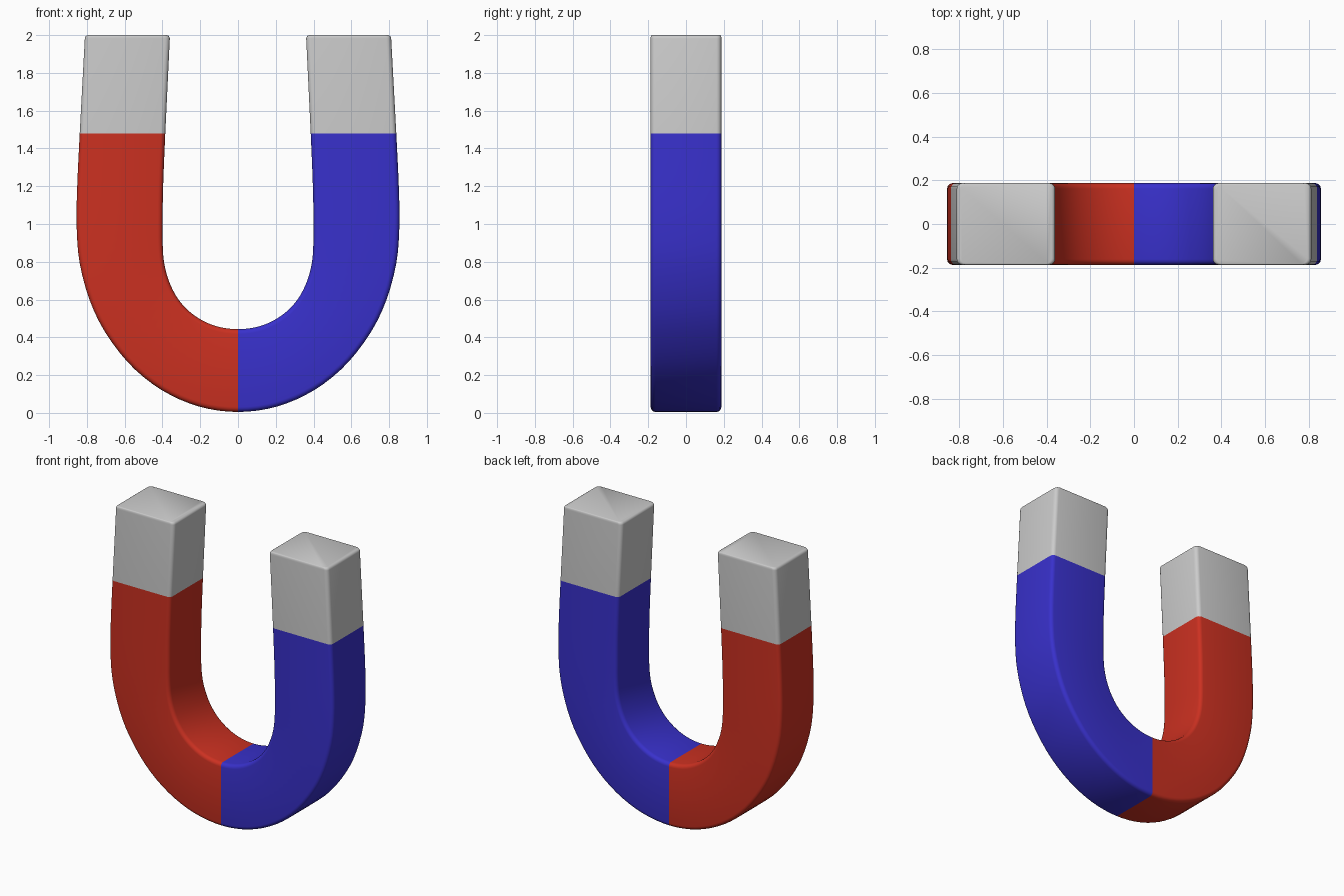
import bpy, bmesh, math
from mathutils import Vector

if "Cube" in bpy.data.objects:
    bpy.data.objects.remove(bpy.data.objects["Cube"])

# Outer and inner outlines of one half (x, z), from the bottom seam up to the pole tip
CURVE = [math.radians(a) for a in (0, 10.5, 21, 32, 43.5, 56, 67, 79, 90)]
OUTER = [(.854 * math.sin(a), .98 - .975 * math.cos(a)) for a in CURVE]
OUTER += [(.852, 1.18), (.838, 1.48), (.811, 2.0)]
INNER = [(0, .443), (.10, .455), (.19, .490), (.27, .548), (.33, .623), (.37, .71), (.392, .80),
         (.399, .90), (.399, 1.0), (.397, 1.18), (.385, 1.48), (.361, 2.0)]
SPLIT, SUB = 10, 3
HALF_DEPTH, RADIUS = .187, .026


def smooth(points):
    """Catmull-Rom through the curved part of the outline, mirrored at the seam."""
    p = [Vector(q) for q in points]
    p = [Vector((-p[1].x, p[1].y))] + p
    out = []
    for i in range(1, len(p) - 2):
        a, b, c, d = p[i - 1:i + 3]
        for k in range(SUB):
            t = k / SUB
            out.append(.5 * (2 * b + (c - a) * t + (2 * a - 5 * b + 4 * c - d) * t * t
                             + (3 * b - a - 3 * c + d) * t ** 3))
    return out + [p[-2]]


def section(bm, o, n, side, inset=0.0):
    """Rounded rectangle between an outer and an inner outline point."""
    o, n = Vector(o), Vector(n)
    mid, u = (o + n) / 2, (o - n).normalized()
    w, d = (o - n).length / 2 - inset, HALF_DEPTH - inset * .25
    ring = []
    for q, (sx, sy) in enumerate([(1, 1), (-1, 1), (-1, -1), (1, -1)]):
        for k in range(5):
            a = math.pi / 2 * (q + k / 4)
            s = sx * (w - RADIUS) + RADIUS * math.cos(a)
            y = sy * (d - RADIUS) + RADIUS * math.sin(a)
            p = mid + u * s
            ring.append(bm.verts.new((side * p.x, y, p.y)))
    return ring


def make_part(name, stations, side, color=None, cap=False):
    bm = bmesh.new()
    rings = [section(bm, o, n, side, i) for o, n, i in stations]
    for a, b in zip(rings, rings[1:]):
        for i in range(len(a)):
            j = (i + 1) % len(a)
            bm.faces.new((a[i], a[j], b[j], b[i]))
    if cap:
        bm.faces.new(rings[-1])
    # Make the outward direction certain
    f = max(bm.faces, key=lambda f: f.calc_center_median().y)
    f.normal_update()
    if f.normal.y < 0:
        bmesh.ops.reverse_faces(bm, faces=bm.faces[:])
    mesh = bpy.data.meshes.new(name)
    bm.to_mesh(mesh)
    bm.free()
    obj = bpy.data.objects.new(name, mesh)
    bpy.context.collection.objects.link(obj)
    if color:
        mat = bpy.data.materials.new(name + "_paint")
        mat.diffuse_color = color
        mat.use_nodes = True
        mat.node_tree.nodes["Principled BSDF"].inputs["Base Color"].default_value = mat.diffuse_color
        mesh.materials.append(mat)
    bpy.ops.object.select_all(action='DESELECT')
    obj.select_set(True)
    bpy.context.view_layer.objects.active = obj
    bpy.ops.object.shade_smooth_by_angle(angle=math.radians(35))


# Painted arm stations
arm = [(o, n, 0) for o, n in zip(smooth(OUTER), smooth(INNER))]

# Bare metal tip stations, with a rounded rim at the top
o0, o1 = Vector(OUTER[SPLIT]), Vector(OUTER[-1])
n0, n1 = Vector(INNER[SPLIT]), Vector(INNER[-1])
tip, rim = [(o0, n0, 0)], .018
for k in range(5):
    a = math.pi / 2 * k / 4
    drop = Vector((0, -rim * (1 - math.sin(a))))
    tip.append((o1 + drop, n1 + drop, rim * (1 - math.cos(a))))

for side, label, color in ((-1, "red", (.60, .03, .015, 1)), (1, "blue", (.04, .03, .60, 1))):
    make_part(label + "_arm", arm, side, color)
    make_part(label + "_side_tip", tip, side, cap=True)
